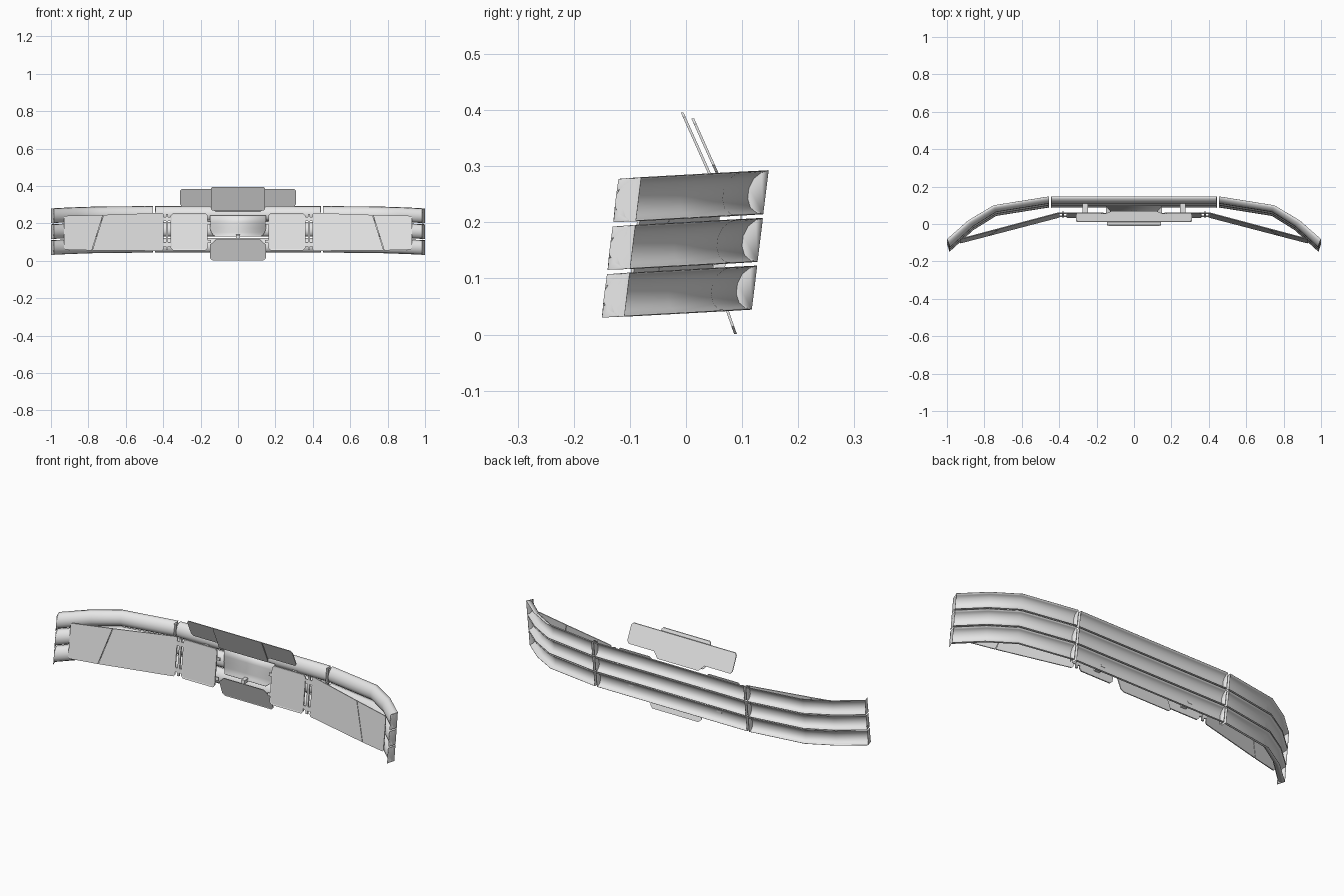
import bpy
import bmesh

cube = bpy.data.objects.get("Cube")
if cube:
    bpy.data.objects.remove(cube, do_unlink=True)

# Single light grey finish
grey = bpy.data.materials.new("light_grey")
grey.use_nodes = True
grey.diffuse_color = (0.8, 0.8, 0.8, 1)
grey.node_tree.nodes["Principled BSDF"].inputs["Base Color"].default_value = (0.8, 0.8, 0.8, 1)


def finish(name, bm, smooth=False, wall=0):
    """Turn a bmesh into a named object."""
    bmesh.ops.recalc_face_normals(bm, faces=bm.faces)
    mesh = bpy.data.meshes.new(name)
    bm.to_mesh(mesh)
    bm.free()
    mesh.materials.append(grey)
    ob = bpy.data.objects.new(name, mesh)
    bpy.context.collection.objects.link(ob)
    if smooth:
        bpy.ops.object.select_all(action="DESELECT")
        ob.select_set(True)
        bpy.context.view_layer.objects.active = ob
        bpy.ops.object.shade_smooth_by_angle(angle=0.75)
    if wall:
        mod = ob.modifiers.new("wall", "SOLIDIFY")
        mod.thickness = wall
        mod.offset = 0
    return ob


def lean(x, y, z):
    """Tip the main body slightly backwards."""
    return (x, y + 0.12 * (z - 0.284), z + 0.055 * y)


def loft(bm, rows):
    """Skin rows of points with quads and return the vertex rows."""
    grid = [[bm.verts.new(p) for p in row] for row in rows]
    for a, b in zip(grid, grid[1:]):
        for i in range(len(a) - 1):
            bm.faces.new((a[i], a[i + 1], b[i + 1], b[i]))
    return grid


# Channel section: (depth, height), bulging forward and open at the back
SECTION = [(0, 1), (0.4, 0.94), (0.78, 0.68), (1, 0.24),
           (1, -0.24), (0.78, -0.68), (0.4, -0.94), (0, -1)]
HALF = 0.0385


def slat(name, path, zmid):
    """Sweep the channel along stations of (x, y, dx, dy) and cap both ends."""
    bm = bmesh.new()
    rows = [[lean(x + dx * d, y + dy * d, zmid + h * HALF) for d, h in SECTION]
            for x, y, dx, dy in path]
    grid = loft(bm, rows)
    # Flat rectangular end plates
    for (x, y, dx, dy), row in ((path[0], grid[0]), (path[-1], grid[-1])):
        corners = [bm.verts.new(lean(x + dx, y + dy, zmid + s * HALF)) for s in (1, -1)]
        mid = len(row) // 2
        bm.faces.new(row)
        bm.faces.new(row[:mid] + [corners[0]])
        bm.faces.new([corners[1]] + row[mid:])
    finish(name, bm, smooth=True, wall=0.002)


WING = [(0.456, 0.147, 0, -0.032), (0.75, 0.10, -0.012, -0.03),
        (0.885, 0.02, -0.025, -0.026), (0.999, -0.08, -0.014, -0.04)]
CENTRE = [(-0.442, 0.147, 0, -0.032), (0.442, 0.147, 0, -0.032)]

for i, level in enumerate(("top", "middle", "bottom")):
    zmid = 0.2455 - 0.085 * i
    slat(level + "_centre_slat", CENTRE, zmid)
    for side, s in (("left", 1), ("right", -1)):
        slat(f"{level}_{side}_slat", [(s * x, y, s * dx, dy) for x, y, dx, dy in WING], zmid)


def chamfer(outline, c):
    """Cut every corner of an outline."""
    out = []
    n = len(outline)
    for i, (x, z) in enumerate(outline):
        for px, pz in (outline[i - 1], outline[(i + 1) % n]):
            length = ((px - x) ** 2 + (pz - z) ** 2) ** 0.5
            out.append((x + (px - x) * c / length, z + (pz - z) * c / length))
    return out


def plate(name, outline, place, thick=0.005, bezel=0):
    """Thin panel: an x-z outline placed in space, optionally with a recessed face."""
    bm = bmesh.new()
    front = [bm.verts.new(place(x, z)) for x, z in outline]
    back = [bm.verts.new((v.co.x, v.co.y + thick, v.co.z)) for v in front]
    face = bm.faces.new(front)
    bm.faces.new(back[::-1])
    n = len(front)
    for i in range(n):
        j = (i + 1) % n
        bm.faces.new((front[j], front[i], back[i], back[j]))
    bmesh.ops.recalc_face_normals(bm, faces=bm.faces)
    if bezel:
        bmesh.ops.inset_region(bm, faces=[face], thickness=bezel, depth=-0.0015)
    finish(name, bm)


def rect(x0, x1, z0, z1):
    return [(x0, z0), (x1, z0), (x1, z1), (x0, z1)]


def box(name, x, y, z, sx, sy, sz):
    bm = bmesh.new()
    bmesh.ops.create_cube(bm, size=1)
    for v in bm.verts:
        v.co = lean(x + v.co.x * sx, y + v.co.y * sy, z + v.co.z * sz)
    finish(name, bm)


# Side screens, hinges and brackets
for side, s in (("left", 1), ("right", -1)):
    def wing_place(x, z):
        return lean(s * x, 0.062 - 0.264 * (x - 0.4), z)

    def flat_place(x, z):
        return lean(s * x, 0.06, z)

    plate(side + "_wing_screen",
          [(0.398, 0.058), (0.405, 0.05), (0.779, 0.058), (0.719, 0.247),
           (0.405, 0.253), (0.398, 0.246)], wing_place)
    plate(side + "_wing_screen_tip",
          [(0.782, 0.058), (0.923, 0.064), (0.93, 0.072), (0.93, 0.237),
           (0.923, 0.245), (0.722, 0.247)], wing_place)
    plate(side + "_inner_screen", chamfer(rect(0.162, 0.36, 0.053, 0.252), 0.012),
          flat_place, thick=0.006, bezel=0.007)
    for z in (0.085, 0.22):
        box(side + "_hinge", s * 0.379, 0.065, z, 0.042, 0.006, 0.022)
        box(side + "_bracket", s * 0.26, 0.091, z, 0.03, 0.052, 0.012)
    box(side + "_hinge_post", s * 0.379, 0.066, 0.152, 0.012, 0.008, 0.19)
    for z in (0.1, 0.2):
        box(side + "_inner_hinge", s * 0.155, 0.066, z, 0.02, 0.006, 0.016)

# Curved scoop in the middle, from front lip up to the back
bm = bmesh.new()
loft(bm, [[(-w, y, z), (w, y, z)] for y, z, w in
          ((0.06, 0.13, 0.12), (0.075, 0.137, 0.132), (0.088, 0.152, 0.143),
           (0.095, 0.175, 0.15), (0.098, 0.205, 0.15), (0.098, 0.242, 0.15))])
finish("centre_scoop", bm, smooth=True, wall=0.002)
box("scoop_post", 0, 0.075, 0.125, 0.02, 0.03, 0.02)

# Upper display: wide back plate and narrower front plate, both tipped forward
half = [(0.31, 0.302), (0.31, 0.375), (0.3, 0.385)]
low = [(0.12, 0.262), (0.15, 0.29), (0.3, 0.29)]
right_half = low + half
plate("upper_back_plate", right_half + [(-x, z) for x, z in right_half[::-1]],
      lambda x, z: (x, 0.052 - 0.447 * (z - 0.29), z))
plate("upper_front_plate", chamfer(rect(-0.145, 0.145, 0.268, 0.396), 0.008),
      lambda x, z: (x, 0.038 - 0.447 * (z - 0.29), z))

# Lower display, tipped the same way
lower_half = [(0.135, 0.001), (0.15, 0.014), (0.15, 0.085), (0.118, 0.115)]
plate("lower_display", lower_half + [(-x, z) for x, z in lower_half[::-1]],
      lambda x, z: (x, 0.086 - 0.35 * z, z), bezel=0.004)
